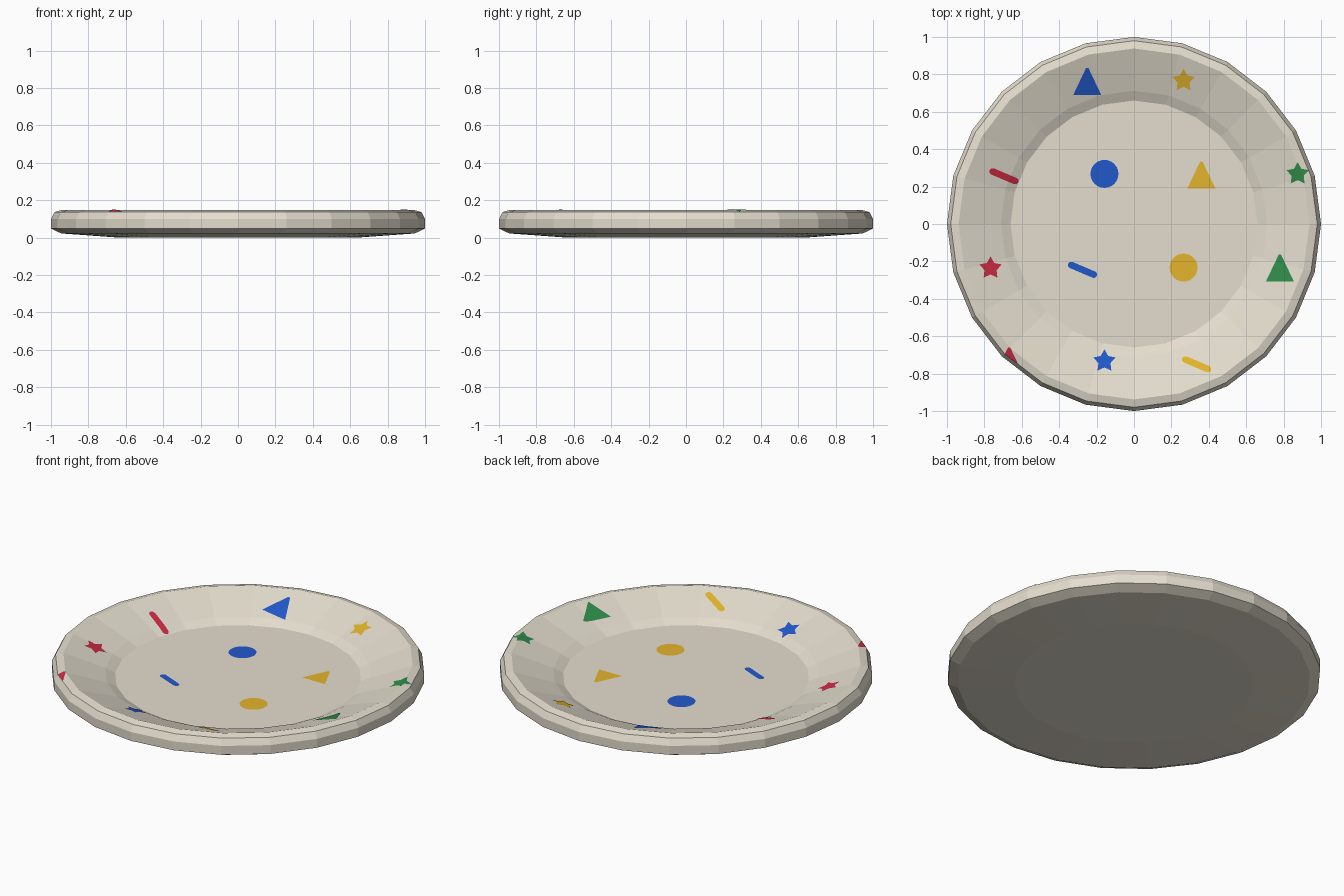
import bpy, bmesh, math
from mathutils import Vector

if "Cube" in bpy.data.objects:
    bpy.data.objects.remove(bpy.data.objects["Cube"])

SIDES = 24
# radius, height: from underside centre, around the rim, to the eating surface
PROFILE = [(0.64, 0.0), (0.945, 0.022), (1.0, 0.048), (1.0, 0.10), (0.98, 0.137),
           (0.938, 0.148), (0.712, 0.068), (0.66, 0.042)]
TOP_PROFILE = PROFILE[4:]
LIFT = 0.0025


def material(name, rgb):
    m = bpy.data.materials.new(name)
    m.diffuse_color = (*rgb, 1)
    m.use_nodes = True
    m.node_tree.nodes["Principled BSDF"].inputs["Base Color"].default_value = m.diffuse_color
    return m


CREAM = material("cream glaze", (0.775, 0.723, 0.617))
YELLOW = material("mustard yellow", (0.775, 0.462, 0.024))
BLUE = material("bright blue", (0.016, 0.098, 0.60))
RED = material("cherry red", (0.60, 0.024, 0.058))
GREEN = material("leaf green", (0.030, 0.262, 0.069))


def lathe(bm, profile, close_bottom):
    """Faceted revolve; the last ring is always capped."""
    rings = [[bm.verts.new((r * math.cos(math.tau * i / SIDES),
                            r * math.sin(math.tau * i / SIDES), z))
              for i in range(SIDES)] for r, z in profile]
    for a, b in zip(rings, rings[1:]):
        for i in range(SIDES):
            j = (i + 1) % SIDES
            bm.faces.new((a[i], a[j], b[j], b[i]))
    bm.faces.new(rings[-1])
    if close_bottom:
        bm.faces.new(rings[0][::-1])


def finish(bm, name, mat):
    bm.normal_update()
    me = bpy.data.meshes.new(name)
    bm.to_mesh(me)
    bm.free()
    me.materials.append(mat)
    ob = bpy.data.objects.new(name, me)
    bpy.context.collection.objects.link(ob)
    return ob


# Outline helpers: each returns a list of convex counter-clockwise polygons
def circle(r=0.075, n=24):
    return [[(r * math.cos(math.tau * i / n), r * math.sin(math.tau * i / n)) for i in range(n)]]


def triangle():
    return [[(-0.075, -0.07), (0.075, -0.07), (0.006, 0.075), (-0.006, 0.075)]]


def bar(half=0.066, r=0.018, tilt=math.radians(-23)):
    pts = []
    for sx, start in ((1, -90), (-1, 90)):
        for k in range(5):
            a = math.radians(start + 45 * k)
            x, y = sx * half + r * math.cos(a), r * math.sin(a)
            pts.append((x * math.cos(tilt) - y * math.sin(tilt),
                        x * math.sin(tilt) + y * math.cos(tilt)))
    return [pts]


def star(ro=0.063, ri=0.034):
    def p(r, deg):
        return (r * math.cos(math.radians(deg)), r * math.sin(math.radians(deg)))
    return [[(0, 0), p(ri, 54 + 72 * k), p(ro, 90 + 72 * k), p(ri, 126 + 72 * k)]
            for k in range(5)]


def decal(name, pieces, x, y, mat):
    """Cut the outline out of a copy of the top surface so it follows the facets."""
    bm = bmesh.new()
    for poly in pieces:
        part = bmesh.new()
        lathe(part, TOP_PROFILE, False)
        for (ax, ay), (bx, by) in zip(poly, poly[1:] + poly[:1]):
            bmesh.ops.bisect_plane(
                part, geom=part.verts[:] + part.edges[:] + part.faces[:], dist=1e-6,
                plane_co=(x + ax, y + ay, 0),
                plane_no=Vector((by - ay, ax - bx, 0)).normalized(), clear_outer=True)
        tmp = bpy.data.meshes.new("tmp")
        part.to_mesh(tmp)
        part.free()
        bm.from_mesh(tmp)
        bpy.data.meshes.remove(tmp)
    bmesh.ops.remove_doubles(bm, verts=bm.verts[:], dist=1e-5)
    bmesh.ops.translate(bm, verts=bm.verts[:], vec=(0, 0, LIFT))
    finish(bm, name, mat)


# Plate body
body = bmesh.new()
lathe(body, PROFILE, True)
finish(body, "plate", CREAM)

# Painted shapes
decal("blue_triangle", triangle(), -0.25, 0.76, BLUE)
decal("yellow_triangle", triangle(), 0.36, 0.26, YELLOW)
decal("green_triangle", triangle(), 0.78, -0.238, GREEN)
decal("red_triangle", triangle(), -0.668, -0.735, RED)
decal("yellow_star", star(), 0.265, 0.767, YELLOW)
decal("green_star", star(), 0.875, 0.268, GREEN)
decal("red_star", star(), -0.767, -0.236, RED)
decal("blue_star", star(), -0.158, -0.733, BLUE)
decal("blue_circle", circle(), -0.158, 0.268, BLUE)
decal("yellow_circle", circle(), 0.265, -0.233, YELLOW)
decal("red_bar", bar(), -0.695, 0.255, RED)
decal("blue_bar", bar(), -0.275, -0.245, BLUE)
decal("yellow_bar", bar(), 0.335, -0.75, YELLOW)
